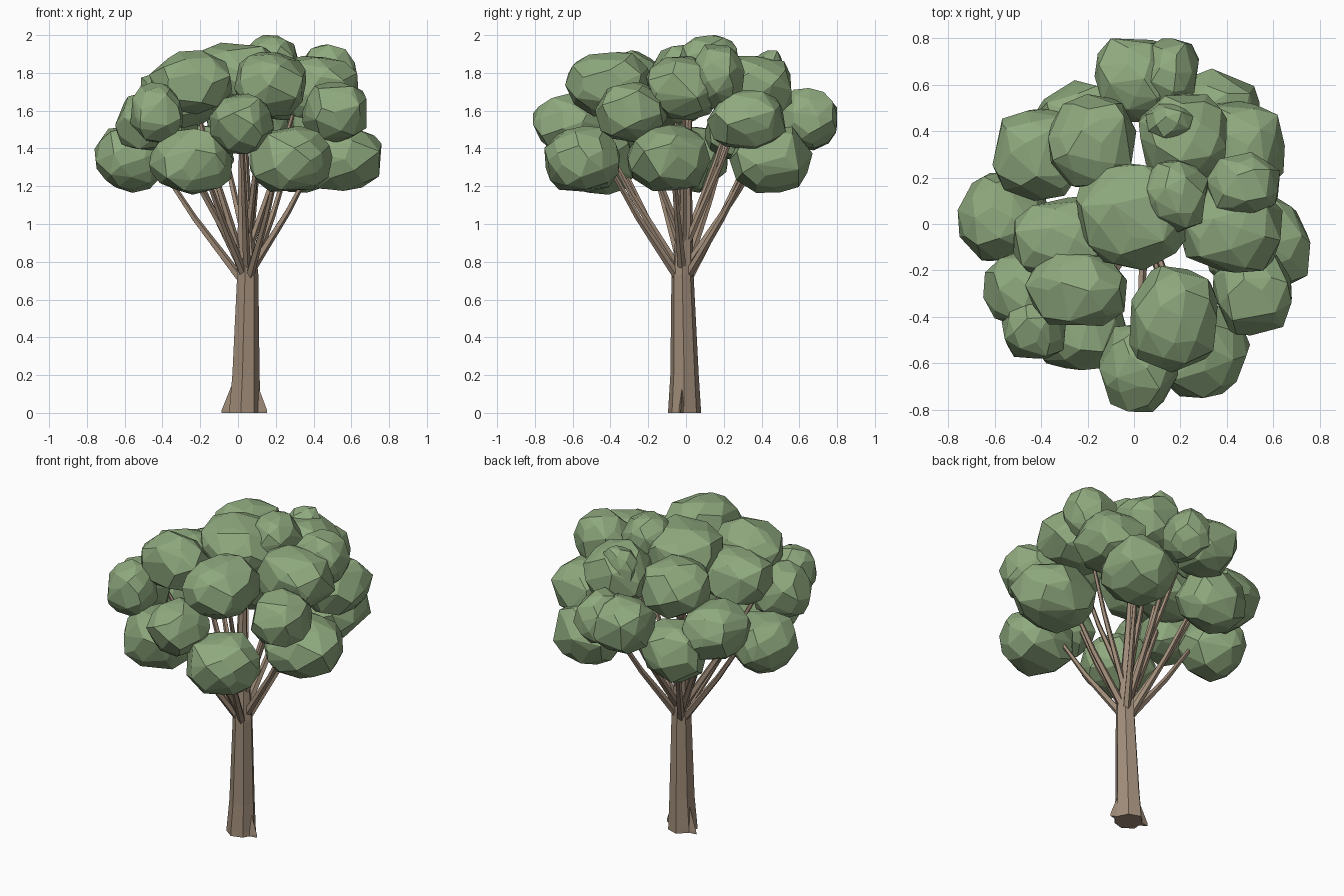
import bpy, bmesh, math, random
from mathutils import Vector

random.seed(7)
if "Cube" in bpy.data.objects:
    bpy.data.objects.remove(bpy.data.objects["Cube"])


def make_material(name, colour):
    material = bpy.data.materials.new(name)
    material.use_nodes = True
    material.diffuse_color = colour
    material.node_tree.nodes["Principled BSDF"].inputs["Base Color"].default_value = colour
    return material


leaf_green = make_material("leaf green", (0.275, 0.4, 0.21, 1))
bark_brown = make_material("bark brown", (0.35, 0.262, 0.19, 1))


def finish(bm, name, material):
    bmesh.ops.recalc_face_normals(bm, faces=bm.faces)
    mesh = bpy.data.meshes.new(name)
    bm.to_mesh(mesh)
    bm.free()
    mesh.materials.append(material)
    obj = bpy.data.objects.new(name, mesh)
    bpy.context.collection.objects.link(obj)
    return obj


def tube(name, path, radii, sides, wobble=0.0):
    """Loft a flat-sided tube along a mostly upright path."""
    bm = bmesh.new()
    swell = [1 + random.uniform(-wobble, wobble) for _ in range(sides)]
    rings = []
    for i, (point, radius) in enumerate(zip(path, radii)):
        ahead = path[min(i + 1, len(path) - 1)] - path[max(i - 1, 0)]
        turn = Vector((0, 0, 1)).rotation_difference(ahead)
        ring = []
        for s in range(sides):
            angle = math.tau * s / sides
            offset = Vector((math.cos(angle), math.sin(angle), 0)) * radius * swell[s]
            ring.append(bm.verts.new(point + turn @ offset))
        rings.append(ring)
    for low, high in zip(rings, rings[1:]):
        for s in range(sides):
            t = (s + 1) % sides
            bm.faces.new((low[s], low[t], high[t], high[s]))
    bm.faces.new(rings[0])
    bm.faces.new(rings[-1])
    return finish(bm, name, bark_brown)


def leaf_clump(name, centre, size, count=46, fullness=2.35):
    """Hull of jittered points on a slightly boxy ball, fitted to the given half sizes."""
    bm = bmesh.new()
    for i in range(count):
        h = 1 - 2 * (i + 0.5) / count
        angle = i * math.pi * (3 - math.sqrt(5)) + random.uniform(-0.3, 0.3)
        flat = math.sqrt(1 - h * h)
        point = Vector((flat * math.cos(angle), flat * math.sin(angle), h))
        point /= sum(abs(c) ** fullness for c in point) ** (1 / fullness)
        bm.verts.new(point * random.uniform(0.91, 1.06))
    hull = bmesh.ops.convex_hull(bm, input=bm.verts)
    loose = {g for g in hull["geom_interior"] + hull["geom_unused"]
             if isinstance(g, bmesh.types.BMVert)}
    bmesh.ops.delete(bm, geom=list(loose), context="VERTS")
    # Merge some neighbours so that the facets vary in size
    bmesh.ops.dissolve_limit(bm, angle_limit=math.radians(9), verts=bm.verts, edges=bm.edges)
    for axis in range(3):
        values = [v.co[axis] for v in bm.verts]
        low, high = min(values), max(values)
        for v in bm.verts:
            unit = 2 * (v.co[axis] - low) / (high - low) - 1
            v.co[axis] = centre[axis] + unit * size[axis]
    return finish(bm, name, leaf_green)


# Trunk with its leader running up into the crown
trunk_path = [Vector(p) for p in ((.035, -.01, 0), (.035, -.01, .03), (.04, -.01, .2), (.05, -.02, .73),
                                  (.04, -.01, .95), (.03, 0, 1.3), (.03, .02, 1.7))]
tube("trunk", trunk_path, (.09, .088, .077, .06, .046, .03, .015), 7, 0.1)

# Root flares at the foot
for label, angle, reach in (("left", -0.15, .12), ("right", 2.9, .125), ("back", 1.7, .08)):
    foot = Vector((.035, -.01, 0))
    out = Vector((math.cos(angle), math.sin(angle), 0))
    side = Vector((-out.y, out.x, 0)) * 0.045
    bm = bmesh.new()
    for p in (foot + out * reach, foot + out * reach + Vector((0, 0, .015)), foot + side, foot - side,
              foot + out * 0.065 + Vector((0, 0, .16))):
        bm.verts.new(p)
    bmesh.ops.convex_hull(bm, input=bm.verts)
    finish(bm, label + "_root", bark_brown)

# Crown tiers: clump centre, then half width and half depth
lower = [(-.56, .03, 1.34, .2, .19), (-.25, -.45, 1.33, .22, .18), (.28, -.55, 1.345, .22, .2),
         (.53, -.09, 1.35, .23, .22), (.35, .45, 1.34, .2, .22), (-.22, .43, 1.36, .2, .19)]
middle = [(.02, -.62, 1.53, .17, .19), (.51, -.29, 1.59, .17, .19), (-.48, -.28, 1.55, .17, .17),
          (-.43, -.45, 1.59, .14, .13), (-.41, .3, 1.5, .2, .2), (.01, .62, 1.55, .18, .18),
          (.15, .64, 1.56, .13, .16), (.46, .32, 1.55, .19, .21), (-.3, -.07, 1.67, .22, .19)]
upper = [(0, .03, 1.79, .25, .23), (.18, .12, 1.86, .14, .16), (.17, -.41, 1.74, .19, .23),
         (-.25, -.28, 1.75, .22, .16), (-.18, .36, 1.72, .19, .2), (.21, .37, 1.72, .19, .19),
         (.17, .44, 1.75, .12, .09), (.47, .17, 1.78, .16, .14), (.42, -.01, 1.72, .22, .2)]

# Each tier has its clump half height, branch fork height, branch thickness and branch spacing
for tier, clumps, half, fork, thick, every in (("lower", lower, .175, .71, .024, 1),
                                               ("middle", middle, .16, .76, .023, 2),
                                               ("upper", upper, .17, .9, .02, 2)):
    for number, (x, y, z, wide, deep) in enumerate(clumps):
        tall = min(half, 2 - z)
        leaf_clump(f"{tier}_leaf_clump_{number + 1}", (x, y, z), (wide, deep, tall))
        if number % every:
            continue
        # Branch running from the fork to the inner side of the clump
        tip = Vector((x * .8, y * .8, z + .02))
        start = Vector((.045, -.015, fork + random.uniform(-.02, .06)))
        start += Vector((x, y, 0)).normalized() * 0.025
        bend = start.lerp(tip, 0.5) + Vector((x, y, 0)) * 0.03
        tube(f"{tier}_branch_{number + 1}", [start, start.lerp(bend, .5), bend, tip],
             (thick, thick * .85, thick * .7, thick * .45), 5)
